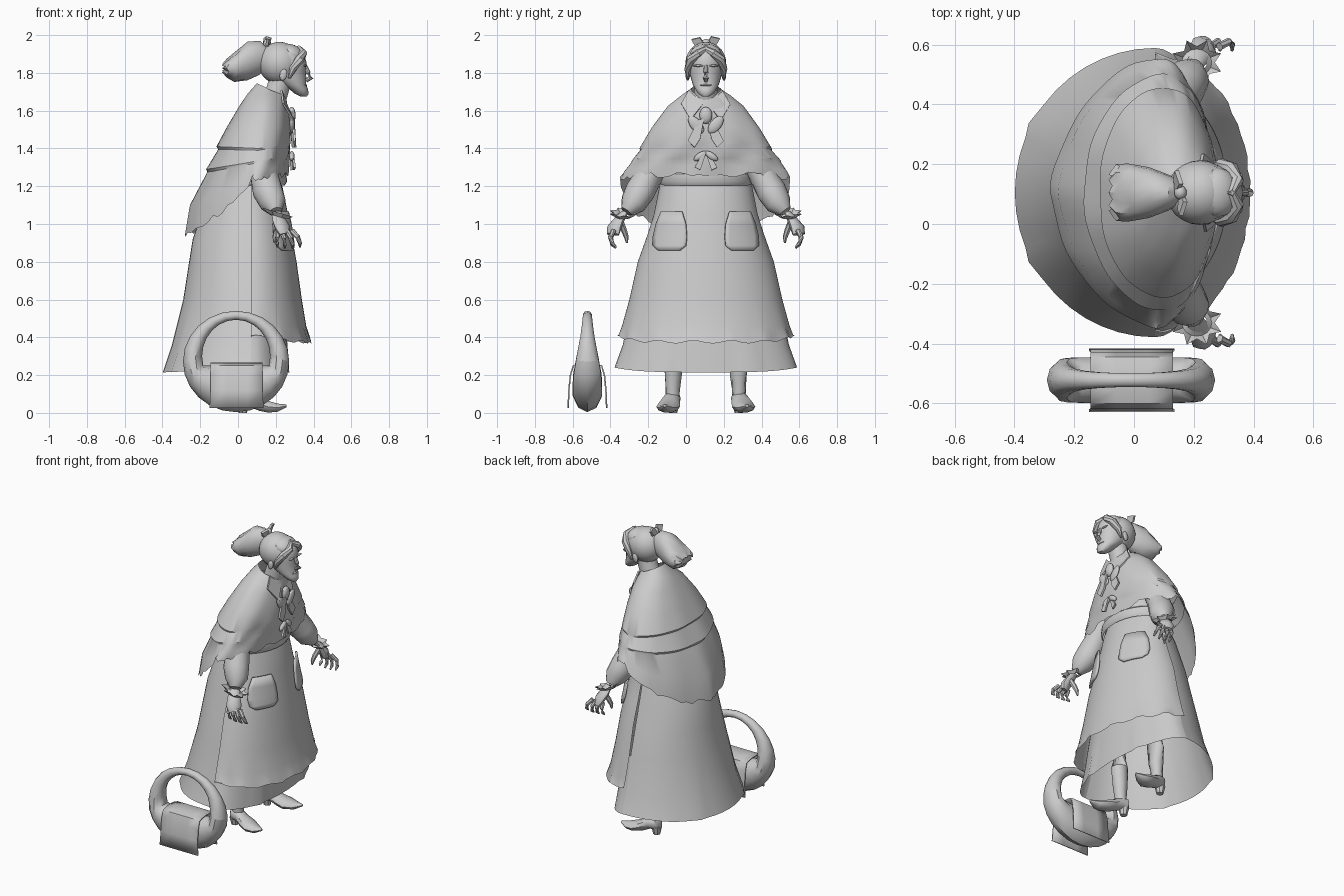
import bpy, bmesh, math, random
from mathutils import Vector, Matrix

if "Cube" in bpy.data.objects:
    bpy.data.objects.remove(bpy.data.objects["Cube"])

random.seed(4)
CY = 0.105                      # middle plane of the figure
PI = math.pi
clay = bpy.data.materials.new("clay grey")
clay.diffuse_color = (0.6, 0.6, 0.6, 1)
clay.use_nodes = True
clay.node_tree.nodes["Principled BSDF"].inputs["Base Color"].default_value = clay.diffuse_color


def finish(name, bm):
    bmesh.ops.recalc_face_normals(bm, faces=bm.faces)
    me = bpy.data.meshes.new(name)
    bm.to_mesh(me)
    bm.free()
    me.materials.append(clay)
    ob = bpy.data.objects.new(name, me)
    bpy.context.collection.objects.link(ob)
    return ob


def loft(name, rings, closed=True, cap=False):
    bm = bmesh.new()
    rows = [[bm.verts.new(p) for p in r] for r in rings]
    n = len(rows[0])
    for a, b in zip(rows, rows[1:]):
        for i in range(n if closed else n - 1):
            j = (i + 1) % n
            bm.faces.new((a[i], a[j], b[j], b[i]))
    if cap:
        bm.faces.new(rows[0])
        bm.faces.new(rows[-1])
    return finish(name, bm)


def tube(name, path, radii, n=10, flat=1.0):
    pts = [Vector(p) for p in path]
    rings = []
    for i, p in enumerate(pts):
        t = pts[min(i + 1, len(pts) - 1)] - pts[max(i - 1, 0)]
        q = t.to_track_quat('Z', 'Y')
        rings.append([p + q @ Vector((radii[i] * math.cos(2 * PI * k / n),
                                      radii[i] * flat * math.sin(2 * PI * k / n), 0))
                      for k in range(n)])
    return loft(name, rings, cap=True)


def ball(name, c, r, tilt=0.0, axis='Y', seg=20):
    bm = bmesh.new()
    bmesh.ops.create_uvsphere(bm, u_segments=seg, v_segments=seg // 2 + 2, radius=1)
    bm.transform(Matrix.Translation(c) @ Matrix.Rotation(tilt, 4, axis)
                 @ Matrix.Diagonal((*r, 1)))
    return finish(name, bm)


def plate(name, pts, thick=0.012):
    bm = bmesh.new()
    f = bm.faces.new([bm.verts.new(p) for p in pts])
    f.normal_update()
    off = f.normal * thick
    g = bmesh.ops.extrude_face_region(bm, geom=[f])
    for v in g['geom']:
        if isinstance(v, bmesh.types.BMVert):
            v.co += off
    return finish(name, bm)


def table(t, z):
    # linear lookup in rows (z, a, b), z falling
    for p, q in zip(t, t[1:]):
        if z >= q[0]:
            k = min(1, (p[0] - z) / (p[0] - q[0]))
            return [p[i] + k * (q[i] - p[i]) for i in (1, 2)]
    return t[-1][1:]


# Skirts: height, reach along x, half width
FRONT = [(1.26, .21, .235), (1.2, .235, .245), (1.05, .265, .275), (.94, .285, .31), (.8, .31, .36),
         (.6, .338, .405), (.42, .368, .455), (.36, .388, .465)]
BACK = [(1.26, -.09, .2), (1.1, -.18, .25), (.92, -.24, .3), (.6, -.29, .39), (.36, -.35, .44), (.21, -.4, .485)]
UNDER = [(.6, .24, .39), (.36, .262, .44), (.21, .272, .485)]


def skirt_point(t, a, z, grow=0.0):
    x, w = table(t, z)
    return (.07 + (x - .07 + math.copysign(grow, x)) * math.cos(a), CY + (w + grow) * math.sin(a), z)


N = 36
rings = []
for z in (1.26, 1.2, 1.05, .94, .8, .6, .46, .41, .375):
    ring = []
    for i in range(N + 1):
        a = -PI / 2 + PI * i / N
        wave = math.sin(i * 1.25) * (.008 if z < .42 else 0)
        p = skirt_point(FRONT, a, z, wave)
        ring.append((p[0], p[1], z + (wave + .03 * abs(math.sin(a)) ** 6 if z < .4 else 0)))
    rings.append(ring)
loft("front_skirt", rings, closed=False)

for name, t, heights in (("back_skirt", BACK, (1.26, 1.1, .92, .76, .6, .36, .215)),
                         ("front_underskirt", UNDER, (.6, .47, .36, .215))):
    rings = []
    for z in heights:
        ring = []
        for i in range(25):
            a = -PI / 2 + PI * i / 24
            dent = -.025 * max(0, .6 - z) * 2 if i in (8, 16) else 0
            p = skirt_point(t, a, z, dent)
            ring.append((p[0], p[1], z + (.025 * abs(math.sin(a)) ** 4 if z < .3 else 0)))
        rings.append(ring)
    loft(name, rings, closed=False)

# Waistband
loft("waistband", [[(.07 + (.178 + g) * math.cos(2 * PI * i / 32), CY + (.24 + g) * math.sin(2 * PI * i / 32), z)
                    for i in range(32)] for z, g in ((1.205, 0), (1.225, .012), (1.265, .008), (1.28, -.01))])
# Bodice under the shawl
loft("bodice", [[(x + rx * math.cos(2 * PI * i / 24), CY + ry * math.sin(2 * PI * i / 24), z) for i in range(24)]
                for z, x, rx, ry in ((1.24, .07, .17, .225), (1.38, .09, .165, .2), (1.52, .12, .13, .17),
                                     (1.66, .16, .08, .09))])

# Pockets follow the front skirt
for s in (-1, 1):
    rings = []
    for z, d0, d1, g in ((1.065, .125, .235, .022), (1.0, .105, .262, .018), (.93, .1, .278, .014),
                         (.885, .105, .278, .012), (.86, .135, .25, .008)):
        w = table(FRONT, z)[1] + g
        ring = []
        for k in range(9):
            d = d0 + (d1 - d0) * k / 8
            ring.append(skirt_point(FRONT, s * math.asin(min(1, d / w)), z, g))
        rings.append(ring)
    sol = loft("pocket", rings, closed=False).modifiers.new("thickness", 'SOLIDIFY')
    sol.thickness, sol.offset = .012, 0

# Shawl: front x z, half width, side x z, back x z, roundness of the back
SHAWL = [(.25, 1.68, .075, .17, 1.71, .1, 1.745, 1), (.256, 1.66, .125, .155, 1.685, .052, 1.69, .95),
         (.264, 1.61, .2, .14, 1.625, .008, 1.625, .9), (.277, 1.52, .285, .12, 1.51, -.06, 1.51, .9),
         (.28, 1.43, .35, .11, 1.40, -.115, 1.41, .93), (.278, 1.42, .348, .11, 1.39, -.107, 1.395, .95),
         (.275, 1.36, .395, .10, 1.335, -.168, 1.29, 1.03), (.272, 1.35, .395, .10, 1.325, -.16, 1.275, 1.05),
         (.268, 1.31, .43, .09, 1.275, -.25, 1.1, 1.14), (.264, 1.265, .45, .075, 1.235, -.278, .935, 1.18)]
rings = []
M = 72
for k, (xf, zf, w, xs, zs, xb, zb, rnd) in enumerate(SHAWL):
    ring = []
    for i in range(M):
        a = 2 * PI * i / M
        c, s = math.cos(a), math.sin(a)
        xe, ze, e, ez = (xf, zf, 1, 1) if c > 0 else (xb, zb, rnd, .9)
        fold = .005 * math.sin(a * 9 + k) * (k / 9)
        z = zs + (ze - zs) * abs(c) ** ez
        if k == 9:
            z += random.uniform(-.016, .016)
        ring.append((xs + (xe - xs + fold) * abs(c) ** e,
                     CY + (w + fold) * math.copysign(abs(s) ** e, s), z))
    rings.append(ring)
loft("shawl", rings)

# Arms and hands, mirrored
for s in (-1, 1):
    def P(x, d, z):
        return (x, CY + s * d, z)
    tube("sleeve", [P(.12, .2, 1.43), P(.13, .26, 1.33), P(.14, .305, 1.25), P(.158, .35, 1.17),
                    P(.185, .385, 1.11), P(.2, .42, 1.065)], [.065, .07, .074, .08, .07, .035], 14)
    rings = []
    for r, off in ((.034, .0), (.05, -.01), (.08, .012)):
        ring = []
        for i in range(16):
            a = 2 * PI * i / 16
            rr = r * ((1.1 if i % 2 else .75) if r > .07 else 1)
            ring.append(P(.21 + rr * math.cos(a), .435 + rr * math.sin(a) * .9,
                          1.05 + off - .3 * rr * math.cos(a)))
        rings.append(ring)
    loft("cuff", rings)
    tube("palm", [P(.205, .43, 1.06), P(.218, .46, 1.02), P(.235, .485, .98), P(.245, .492, .945)],
         [.028, .04, .048, .038], 10, .6)
    for i in range(4):
        x = .208 + .026 * i
        e = .006 * (i in (0, 3))
        tube("finger", [P(x, .488, .965), P(x + .01 * i, .505, .925 + e), P(x + .014 * i, .495, .892 + e),
                        P(x + .014 * i, .475, .872 + e)], [.014, .013, .011, .005], 7)
    tube("thumb", [P(.225, .45, 1.01), P(.205, .432, .965), P(.195, .42, .93), P(.192, .418, .9)],
         [.017, .016, .013, .005], 7)

    # Legs and pointed shoes
    tube("leg", [P(.06, .172, .5), P(.06, .172, .32), P(.055, .172, .2), P(.05, .175, .12), P(.05, .178, .06)],
         [.055, .053, .046, .038, .036], 12)
    rings = []
    for x, w, z0, z1, d in ((.0, .02, .04, .1, .172), (.015, .04, .03, .12, .173), (.06, .043, .03, .115, .18),
                            (.11, .055, .01, .085, .192), (.16, .062, .0, .065, .2), (.21, .042, .005, .05, .21),
                            (.258, .008, .03, .045, .218)):
        rings.append([P(x, d + w * math.cos(2 * PI * i / 10),
                        (z0 + z1) / 2 + (z1 - z0) / 2 * math.sin(2 * PI * i / 10)) for i in range(10)])
    loft("shoe", rings, cap=True)
    tube("heel", [P(.025, .174, 0), P(.025, .174, .05)], [.022, .034], 8)

    # Collar flaps, neck bow, ears and side locks
    plate("collar", [P(.25, .012, 1.635), P(.225, .09, 1.705), P(.235, .13, 1.635), P(.287, .08, 1.55)], .01)
    ball("neck_bow_loop", P(.286, .052, 1.525), (.014, .056, .03), s * .9, 'X', 12)
    plate("neck_bow_tail", [P(.288, .008, 1.56), P(.284, .04, 1.55), P(.294, .095, 1.44),
                            P(.297, .06, 1.405), P(.294, .03, 1.45)])
    ball("lower_bow", P(.285, .03, 1.36), (.014, .04, .018), s * -.6, 'X', 10)
    plate("lower_tail", [P(.284, .0, 1.375), P(.284, .02, 1.37), P(.294, .06, 1.3), P(.29, .03, 1.285)])
    ball("ear", P(.24, .096, 1.79), (.02, .012, .032), .2, 'Y', 10)
    tube("side_lock", [P(.32, -.01, 1.935), P(.345, .04, 1.905), P(.325, .078, 1.87), P(.29, .095, 1.82),
                       P(.27, .095, 1.77)], [.012, .022, .026, .02, .006], 8)
    ball("brow", P(.357, .04, 1.838), (.008, .028, .006), 0, 'Y', 8)
    # Hair ribbon
    plate("ribbon_loop", [P(.15, 0, 1.945), P(.165, .03, 1.99), P(.15, .075, 1.98), P(.145, .055, 1.945)], .015)

# Neck, head with chin, nose and mouth
tube("neck", [(.17, CY, 1.6), (.2, CY, 1.68), (.23, CY, 1.78)], [.07, .062, .06], 14)
HEAD = [(1.675, .33, .365, .018), (1.69, .3, .374, .04), (1.715, .27, .37, .056), (1.74, .23, .36, .07),
        (1.775, .18, .362, .08), (1.81, .15, .358, .089), (1.85, .135, .364, .094), (1.9, .135, .35, .09),
        (1.94, .175, .305, .06), (1.955, .22, .26, .02)]
loft("head", [[((x0 + x1) / 2 + (x1 - x0) / 2 * math.cos(2 * PI * i / 24), CY + w * math.sin(2 * PI * i / 24), z)
               for i in range(24)] for z, x0, x1, w in HEAD], cap=True)
tube("nose", [(.355, CY, 1.84), (.372, CY, 1.80), (.386, CY, 1.775), (.36, CY, 1.758)],
     [.01, .013, .015, .01], 8)
ball("mouth", (.354, CY, 1.735), (.012, .032, .006), 0, 'Y', 12)
ball("hair", (.22, CY, 1.852), (.112, .108, .112), -.25, 'Y', 24)
ball("hair_front", (.282, CY, 1.9), (.07, .083, .05), .4, 'Y', 16)

# Flared hair tail
rings = []
for k, (x, z, h, w) in enumerate(((.15, 1.89, .05, .04), (.115, 1.88, .09, .06), (.05, 1.863, .102, .085),
                                  (-.02, 1.83, .078, .097), (-.06, 1.825, .05, .095), (-.085, 1.825, .02, .06))):
    rings.append([(x + (.012 if i % 2 and k > 2 else 0), CY + w * math.cos(2 * PI * i / 16),
                   z + h * math.sin(2 * PI * i / 16)) for i in range(16)])
loft("hair_tail", rings, cap=True)
ball("ribbon_knot", (.155, CY, 1.955), (.022, .025, .025), 0, 'Y', 10)
ball("neck_bow_knot", (.285, CY, 1.575), (.02, .034, .045), 0, 'Y', 12)

# Basket: ring with a heavy bowl at the bottom
BX, BY, BZ, R = -.01, -.522, .272, .268
WIDTH = [(.55, .02, 0), (.42, .036, 0), (.3, .06, 0), (.2, .078, 0), (.1, .083, 0), (0, .05, 0)]
rings = []
for i in range(25):
    a = 2 * PI * i / 24
    co, si = math.cos(a), math.sin(a)
    ox, oz = BX + R * co * 1.05, BZ + R * si
    ix, iz = BX + .18 * co, max(.25, .3 + .193 * si)
    w = table(WIDTH, (oz + iz) / 2)[0]
    rings.append([((ox + ix) / 2 + (ox - ix) / 2 * math.cos(2 * PI * k / 10), BY + w * math.sin(2 * PI * k / 10),
                   (oz + iz) / 2 + (oz - iz) / 2 * math.cos(2 * PI * k / 10)) for k in range(10)])
loft("basket", rings)

# Cloth draped over the basket
half = [(-.106, .025), (-.102, .12), (-.094, .2), (-.078, .252), (-.035, .264)]
prof = half + [(0, .266)] + [(-y, z) for y, z in reversed(half)]
cloth = loft("basket_cloth", [[(x + f * math.copysign(.006, x) * (z < .1), BY + y, z) for y, z in prof]
                              for x, f in ((-.145, 1), (-.06, 0), (.05, 0), (.13, 1))], closed=False)
cloth.modifiers.new("thickness", 'SOLIDIFY').thickness = .008

# Smooth shading with sharp creases kept
bpy.ops.object.select_all(action='SELECT')
bpy.context.view_layer.objects.active = cloth
bpy.ops.object.shade_smooth_by_angle(angle=math.radians(40))
